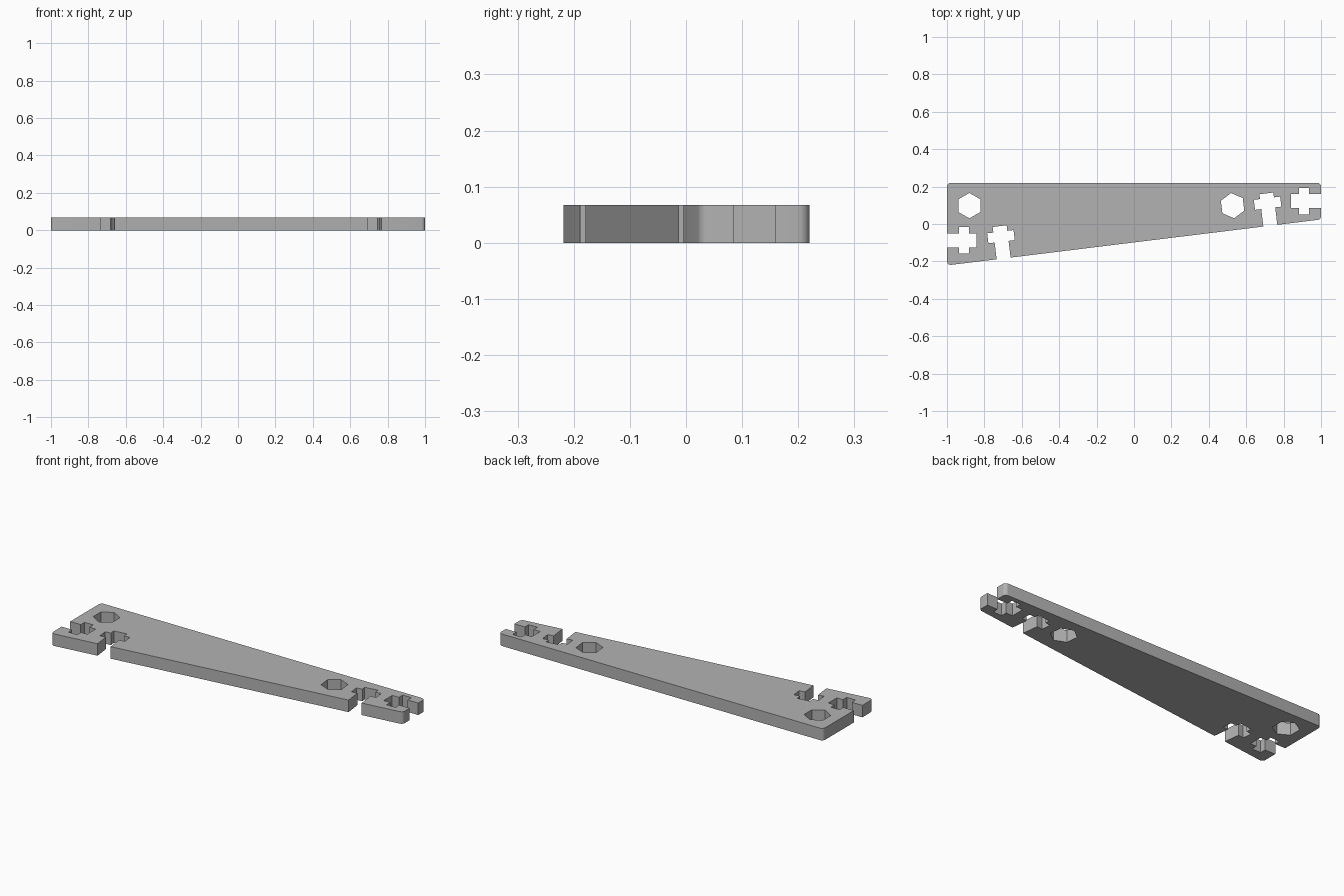
import bpy
import bmesh
from math import sin, cos, tan, radians, pi
from mathutils import Vector

cube = bpy.data.objects.get("Cube")
if cube:
    bpy.data.objects.remove(cube, do_unlink=True)

HEIGHT = 0.067
BACK_Y = 0.22
SLOPE = radians(7)


def front_edge(x):
    """Point on the sloping front edge."""
    return Vector((x, -0.0985 + x * tan(SLOPE)))


def rounded_corner(p, a0, a1, r=0.02, steps=6):
    """Arc joining an edge heading a0 to an edge heading a1."""
    start = p - Vector((cos(a0), sin(a0))) * r * tan((a1 - a0) / 2)
    centre = start + Vector((-sin(a0), cos(a0))) * r
    angles = [a0 + (a1 - a0) * i / steps for i in range(steps + 1)]
    return [centre + Vector((sin(a), -cos(a))) * r for a in angles]


def nut_slot(p, heading, bar, depth, half=0.0375, wide=0.071, thick=0.027):
    """Cross-shaped notch cut inwards from an edge at p."""
    along = Vector((cos(heading), sin(heading)))
    inward = Vector((-along.y, along.x))
    side = [(half, 0), (half, bar - thick), (wide, bar - thick),
            (wide, bar + thick), (half, bar + thick), (half, depth)]
    local = [(-t, d) for t, d in side] + side[::-1]
    return [p + along * t + inward * d for t, d in local]


def hexagon(x, y, turn, r=0.068):
    """Pointed-up hexagonal hole."""
    angles = [turn + pi / 2 + i * pi / 3 for i in range(6)]
    return [Vector((x + r * cos(a), y + r * sin(a))) for a in angles]


# Outline, counter-clockwise from the front right corner of the wide end
outline = (
    rounded_corner(front_edge(-1), -pi / 2, SLOPE)
    + nut_slot(front_edge(-0.697), SLOPE, 0.117, 0.174)
    + nut_slot(front_edge(0.729), SLOPE, 0.121, 0.174)
    + rounded_corner(front_edge(1), SLOPE, pi / 2)
    + nut_slot(Vector((1, 0.122)), pi / 2, 0.092, 0.16)
    + rounded_corner(Vector((1, BACK_Y)), pi / 2, pi)
    + rounded_corner(Vector((-1, BACK_Y)), pi, 3 * pi / 2)
    + nut_slot(Vector((-1, -0.088)), 3 * pi / 2, 0.092, 0.157)
)
holes = [hexagon(-0.88, 0.098, 0), hexagon(0.527, 0.098, SLOPE)]

# Filled, extruded profile
curve = bpy.data.curves.new("bracket_plate", "CURVE")
curve.dimensions = "2D"
curve.fill_mode = "BOTH"
curve.extrude = HEIGHT / 2
for loop in [outline] + holes:
    spline = curve.splines.new("POLY")
    spline.points.add(len(loop) - 1)
    for point, co in zip(spline.points, loop):
        point.co = (co.x, co.y, 0, 1)
    spline.use_cyclic_u = True

plate = bpy.data.objects.new("bracket_plate", curve)
bpy.context.collection.objects.link(plate)
bpy.ops.object.select_all(action="DESELECT")
plate.select_set(True)
bpy.context.view_layer.objects.active = plate
bpy.ops.object.convert(target="MESH")
plate = bpy.context.view_layer.objects.active

# Weld the caps to the walls and stand the plate on the ground
bm = bmesh.new()
bm.from_mesh(plate.data)
bmesh.ops.remove_doubles(bm, verts=bm.verts, dist=0.0002)
bmesh.ops.recalc_face_normals(bm, faces=bm.faces)
bmesh.ops.translate(bm, verts=bm.verts, vec=(0, 0, HEIGHT / 2))
bm.to_mesh(plate.data)
bm.free()
bpy.ops.object.shade_smooth_by_angle(angle=radians(30))

# Plain grey
grey = bpy.data.materials.new("plain_grey")
grey.use_nodes = True
colour = (0.45, 0.45, 0.45, 1)
grey.diffuse_color = colour
grey.node_tree.nodes["Principled BSDF"].inputs["Base Color"].default_value = colour
plate.data.materials.clear()
plate.data.materials.append(grey)
